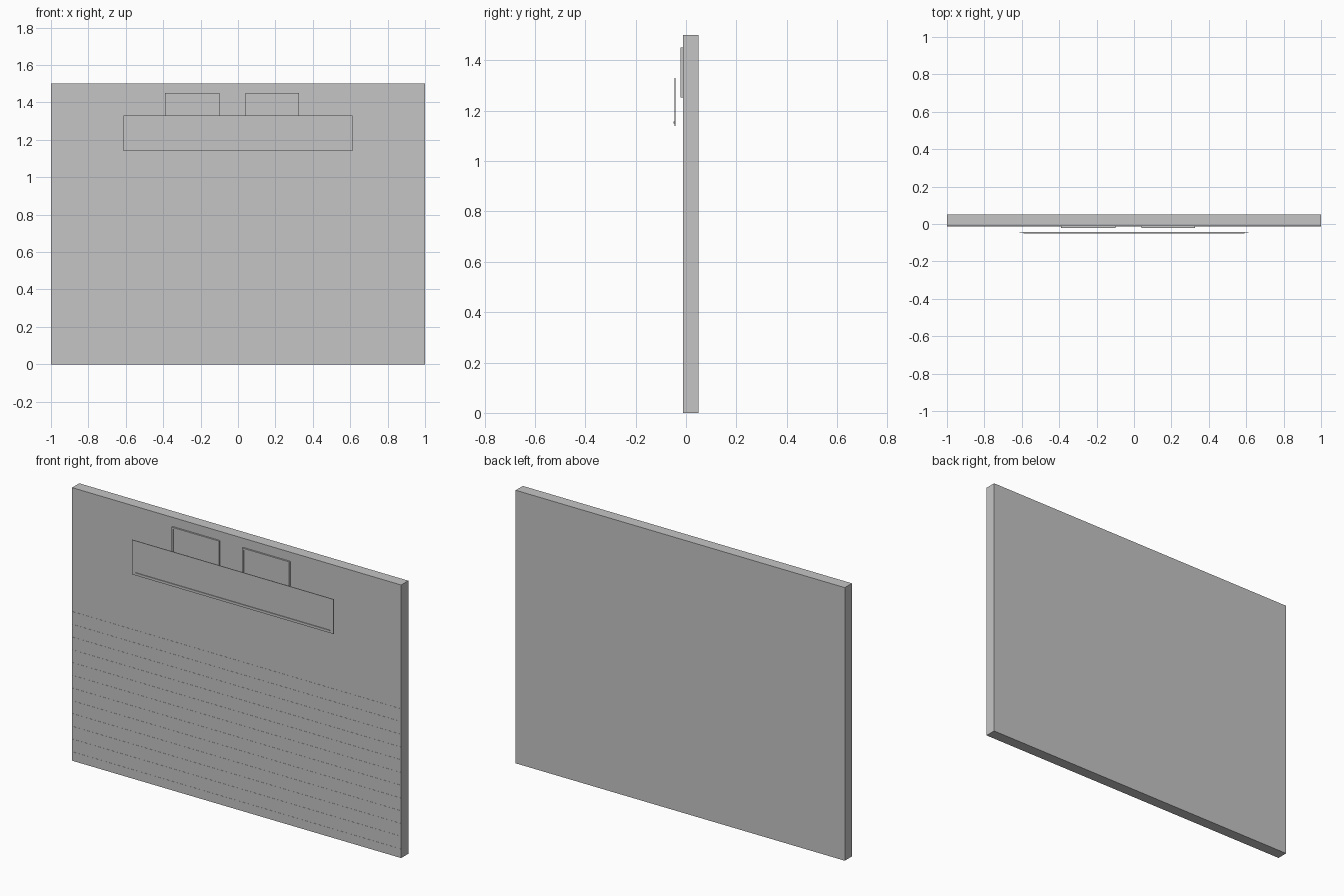
import bpy

if "Cube" in bpy.data.objects:
    bpy.data.objects.remove(bpy.data.objects["Cube"])

grey = bpy.data.materials.new("plain_grey")
grey.diffuse_color = (0.56, 0.56, 0.56, 1)
grey.use_nodes = True
grey.node_tree.nodes["Principled BSDF"].inputs["Base Color"].default_value = grey.diffuse_color


def box(name, x, y, z):
    """Axis-aligned box from (min, max) ranges."""
    bpy.ops.mesh.primitive_cube_add(size=1)
    ob = bpy.context.object
    ob.name = name
    for i, (a, b) in enumerate((x, y, z)):
        ob.location[i] = (a + b) / 2
        ob.scale[i] = b - a
    bpy.ops.object.transform_apply(location=True, rotation=False, scale=True)
    ob.data.materials.append(grey)
    return ob


# Main wall panel
FRONT = -0.012
box("wall_panel", (-1, 1), (FRONT, 0.05), (0, 1.5))

# Fine horizontal lines on the lower part of the wall
for i in range(12):
    z = 0.047 + 0.07 * i
    box("wall_line", (-1, 1), (FRONT - 0.0008, FRONT + 0.002), (z, z + 0.003))

# Two shallow frames with panes, partly hidden behind the long board
T = 0.009
for x0, x1 in ((-0.389, -0.1), (0.039, 0.326)):
    z0, z1 = 1.253, 1.45
    y = (-0.021, FRONT + 0.001)
    box("frame_left", (x0, x0 + T), y, (z0, z1))
    box("frame_right", (x1 - T, x1), y, (z0, z1))
    box("frame_top", (x0 + T, x1 - T), y, (z1 - T, z1))
    box("frame_bottom", (x0 + T, x1 - T), y, (z0, z0 + T))
    box("frame_pane", (x0 + T, x1 - T), (-0.0185, FRONT + 0.001), (z0 + T, z1 - T))

# Long thin board standing off the wall, with a lip near its lower edge
box("long_board", (-0.612, 0.612), (-0.046, -0.042), (1.14, 1.33))
box("board_lip", (-0.59, 0.59), (-0.05, -0.046), (1.15, 1.156))
